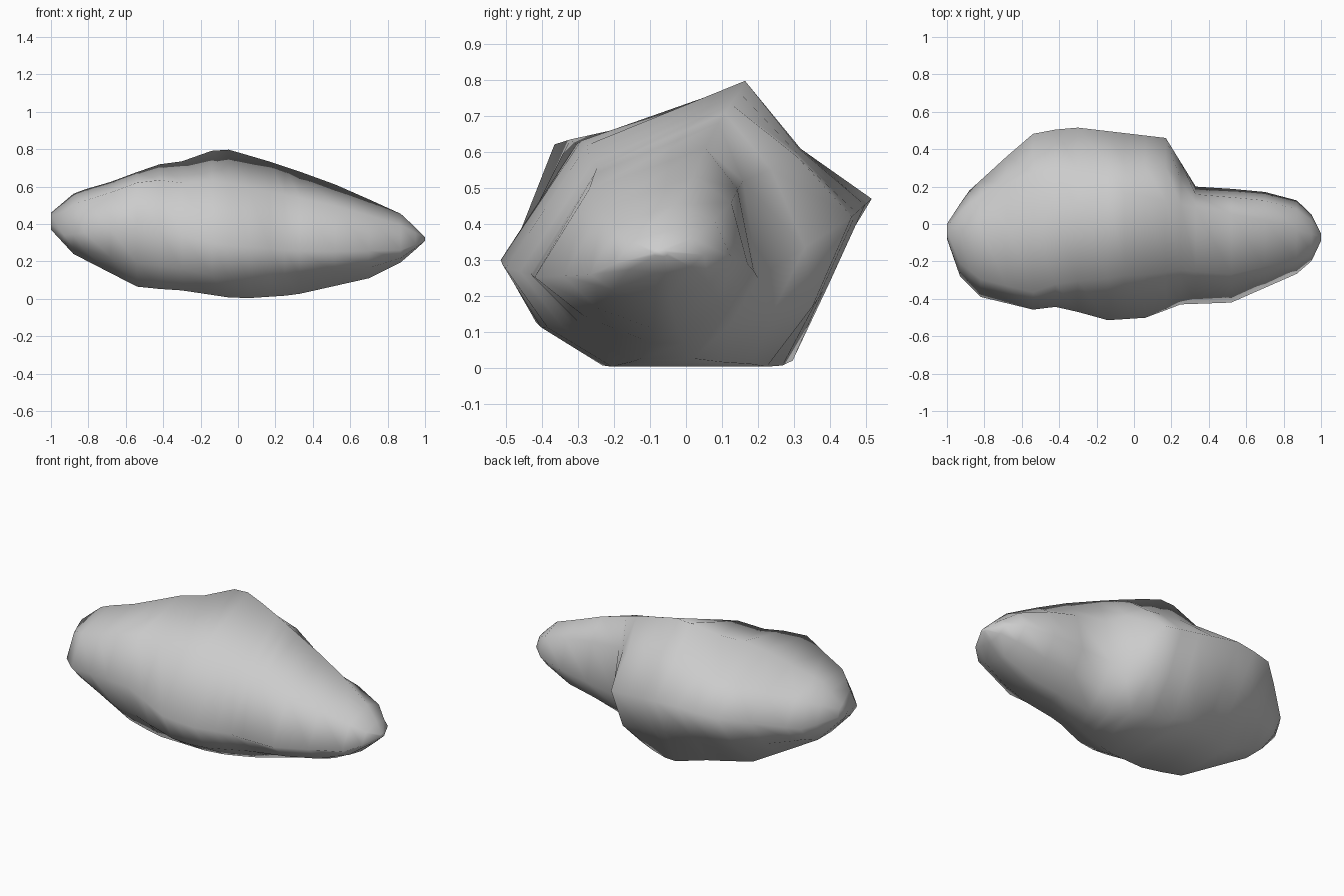
import bpy
import bmesh
import math
from mathutils import Vector

default_cube = bpy.data.objects.get("Cube")
if default_cube:
    bpy.data.objects.remove(default_cube, do_unlink=True)


def curve(*points):
    """Return a piecewise linear function of x through the points."""
    def value(x):
        if x <= points[0][0]:
            return points[0][1]
        for (xa, va), (xb, vb) in zip(points, points[1:]):
            if x <= xb:
                return va + (vb - va) * (x - xa) / (xb - xa)
        return points[-1][1]
    return value


# Outlines of the boulder along its length
top_z = curve((-1, .46), (-.87, .57), (-.63, .64), (-.45, .715), (-.3, .735),
              (-.13, .795), (-.06, .8), (.15, .74), (.33, .68), (.55, .6), (.88, .45), (1, .33))
bottom_z = curve((-1, .37), (-.88, .24), (-.53, .06), (-.3, .045), (0, 0),
                 (.3, .02), (.7, .11), (.88, .2), (1, .31))
front_y = curve((-1, -.08), (-.93, -.28), (-.82, -.39), (-.53, -.46), (-.4, -.44),
                (-.15, -.515), (.08, -.5), (.24, -.43), (.52, -.42), (.93, -.24), (1, -.09))
back_y = curve((-1, .0), (-.89, .17), (-.55, .48), (-.34, .52), (.17, .46),
               (.33, .2), (.65, .18), (.85, .145), (.95, .05), (1, -.05))

# Where the widest edges and the ridge lie in each cross-section
front_edge_z = curve((-1, .4), (-.93, .34), (-.5, .39), (-.1, .29), (.4, .25),
                     (.9, .26), (1, .32))
back_edge_z = curve((-1, .4), (-.89, .36), (-.55, .45), (-.3, .47), (.17, .42),
                    (.33, .25), (1, .32))
ridge_y = curve((-1, -.04), (-.6, 0), (-.3, .1), (-.13, .17), (0, .16),
                (.33, .09), (.7, .02), (1, -.07))

# Flat underside limits
keel_front = curve((-1, -.06), (-.53, -.25), (-.3, -.29), (0, -.22), (.2, -.17),
                   (.4, -.1), (1, -.08))
keel_back = curve((-1, -.02), (-.53, .14), (-.13, .3), (.17, .18), (.33, .02), (1, -.06))

# How far each corner bulges from a straight slope towards a square corner
front_shoulder = curve((-1, .4), (-.55, .62), (-.3, .42), (0, .28), (.5, .36), (1, .4))
back_shoulder = curve((-1, .4), (-.55, .12), (-.3, -.1), (0, -.06), (.17, .08),
                      (.33, .25), (.7, .4), (1, .4))
front_under = curve((-1, .35), (-.5, .2), (-.1, .25), (.4, .12), (1, .35))
back_under = curve((-1, .35), (-.5, .1), (-.1, 0), (.17, .22), (.33, .15), (1, .3))


def corner(side, cap, bulge):
    """Point between a side point and a top or bottom point."""
    middle = (side + cap) / 2
    return middle.lerp(Vector((side.x, cap.y)), bulge)


def cross_section(x):
    ridge = Vector((ridge_y(x), top_z(x)))
    front = Vector((front_y(x), front_edge_z(x)))
    back = Vector((back_y(x), back_edge_z(x)))
    keel_a = Vector((keel_front(x), bottom_z(x)))
    keel_b = Vector((keel_back(x), bottom_z(x)))
    outline = [ridge, corner(front, ridge, front_shoulder(x)), front,
               corner(front, keel_a, front_under(x)), keel_a, keel_b,
               corner(back, keel_b, back_under(x)), back,
               corner(back, ridge, back_shoulder(x))]
    return [Vector((x, p.x, p.y)) for p in outline]


# Loft the boulder through its cross-sections
stations = (-1, -.93, -.88, -.82, -.68, -.54, -.42, -.3, -.14, -.05, .06,
            .17, .25, .33, .52, .7, .87, .95, 1)
bm = bmesh.new()
rings = [[bm.verts.new(p) for p in cross_section(x)] for x in stations]
for ring, following in zip(rings, rings[1:]):
    for i in range(len(ring)):
        j = (i + 1) % len(ring)
        bm.faces.new((ring[i], ring[j], following[j], following[i]))
bm.faces.new(rings[0])
bm.faces.new(rings[-1])
bmesh.ops.recalc_face_normals(bm, faces=bm.faces[:])

mesh = bpy.data.meshes.new("boulder")
bm.to_mesh(mesh)
bm.free()
boulder = bpy.data.objects.new("boulder", mesh)
bpy.context.collection.objects.link(boulder)

# Plain grey stone
stone = bpy.data.materials.new("grey_stone")
stone.use_nodes = True
grey = (.6, .6, .6, 1)
stone.diffuse_color = grey
stone.node_tree.nodes["Principled BSDF"].inputs["Base Color"].default_value = grey
mesh.materials.append(stone)

# Soft shading over the whole stone
bpy.ops.object.select_all(action="DESELECT")
boulder.select_set(True)
bpy.context.view_layer.objects.active = boulder
bpy.ops.object.shade_smooth_by_angle(angle=math.radians(100))
